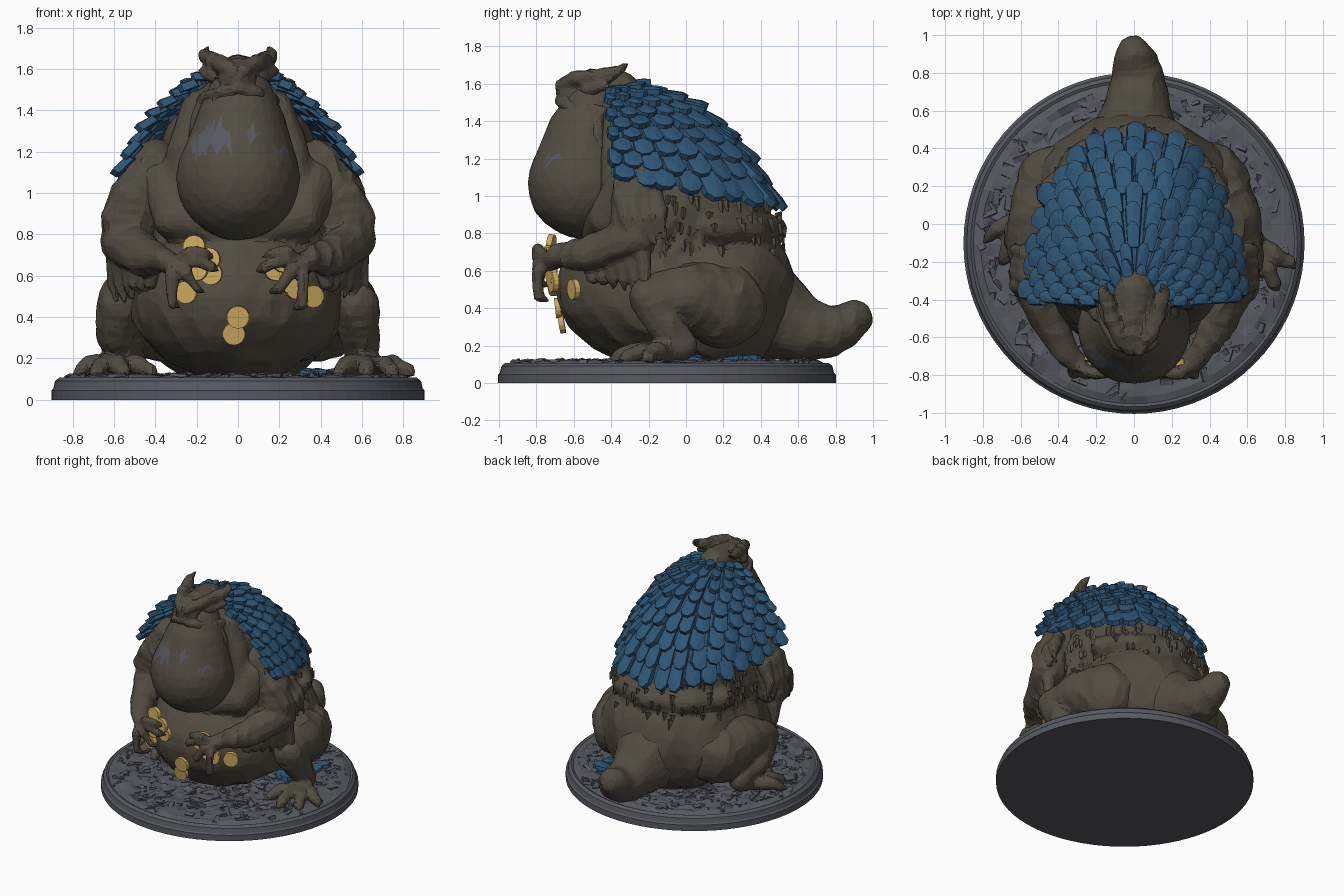
import bpy, bmesh, math, random
from mathutils import Vector, Matrix, noise
from mathutils.bvhtree import BVHTree

if "Cube" in bpy.data.objects:
    bpy.data.objects.remove(bpy.data.objects["Cube"])

random.seed(4)
V = Vector


def material(name, rgb):
    m = bpy.data.materials.new(name)
    m.diffuse_color = (*rgb, 1)
    m.use_nodes = True
    m.node_tree.nodes["Principled BSDF"].inputs["Base Color"].default_value = m.diffuse_color
    return m


HIDE = material("dark brown hide", (0.085, 0.073, 0.052))
BLUE = material("deep blue scales", (0.028, 0.095, 0.18))
STONE = material("slate grey stone", (0.095, 0.1, 0.12))
GOLD = material("gold", (0.62, 0.41, 0.11))


def finish(bm, name, *mats):
    me = bpy.data.meshes.new(name)
    bm.to_mesh(me)
    bm.free()
    for m in mats:
        me.materials.append(m)
    ob = bpy.data.objects.new(name, me)
    bpy.context.collection.objects.link(ob)
    return ob


def bake(ob):
    dg = bpy.context.evaluated_depsgraph_get()
    me = bpy.data.meshes.new_from_object(ob.evaluated_get(dg))
    ob.modifiers.clear()
    ob.data = me


def flip(chains, s):
    return [[(p[0] * s, *p[1:]) for p in c] for c in chains]


def lump(name, chains, voxel=0.02, keep=0.3, rough=0.012, freq=7, smooth=4):
    """Chains of (x, y, z, r) balls, or single (x, y, z, rx, ry, rz), fused into one faceted skin."""
    bm = bmesh.new()
    def ball(p, r):
        bmesh.ops.create_icosphere(bm, subdivisions=3 if max(r) > 0.15 else 2, radius=1,
                                   matrix=Matrix.Translation(p) @ Matrix.Diagonal((*r, 1)))
    for c in chains:
        if len(c[0]) == 6:
            ball(c[0][:3], c[0][3:])
        for a, b in zip(c, c[1:]):
            d = (V(a[:3]) - V(b[:3])).length
            n = max(2, int(d / (0.3 * min(a[3], b[3]) + 0.008)))
            for i in range(n + 1):
                q = [x + (y - x) * i / n for x, y in zip(a, b)]
                ball(q[:3], (q[3],) * 3)
    ob = finish(bm, name, HIDE)
    m = ob.modifiers.new("fuse", 'REMESH')
    m.mode, m.voxel_size = 'VOXEL', voxel
    m = ob.modifiers.new("soften", 'SMOOTH')
    m.iterations = smooth
    bake(ob)
    # wrinkles running down the hide
    nor = [v.normal.copy() for v in ob.data.vertices]
    for v, n in zip(ob.data.vertices, nor):
        q = V((v.co.x * freq, v.co.y * freq, v.co.z * freq * 0.5))
        v.co += n * rough * (1 - 3 * abs(noise.noise(q)))
    m = ob.modifiers.new("facets", 'DECIMATE')
    m.ratio = keep
    bake(ob)
    for p in ob.data.polygons:
        p.use_smooth = False
        p.material_index = 0
    if not ob.data.materials:
        ob.data.materials.append(HIDE)
    return ob


# Base: stepped disc with a rough top
bm = bmesh.new()
rings = [(0.903, 0), (0.903, 0.045), (0.893, 0.055), (0.885, 0.09), (0.865, 0.107), (0.85, 0.1)]
rings += [(0.85 * (1 - i / 22), 0.114) for i in range(1, 22)]
N, loops = 72, []
for k, (r, z) in enumerate(rings):
    loops.append([bm.verts.new((r * math.cos(2 * math.pi * i / N), r * math.sin(2 * math.pi * i / N) - 0.102,
                                z + (random.uniform(-0.01, 0.012) if k > 5 else 0))) for i in range(N)])
for a, b in zip(loops, loops[1:]):
    for i in range(N):
        bm.faces.new((a[i], a[(i + 1) % N], b[(i + 1) % N], b[i]))
bm.faces.new(loops[0][::-1])
bm.faces.new(loops[-1])
finish(bm, "round_base", STONE)

bm = bmesh.new()
for i in range(450):
    r, a = 0.82 * math.sqrt(random.random()), random.uniform(0, 6.28)
    m = Matrix.Translation((r * math.cos(a), r * math.sin(a) - 0.102, 0.11)) @ Matrix.Rotation(random.uniform(0, 6.28), 4, 'Z') \
        @ Matrix.Rotation(random.uniform(-0.5, 0.5), 4, 'X') @ Matrix.Rotation(random.uniform(-0.3, 0.3), 4, 'Y') \
        @ Matrix.Diagonal((random.uniform(0.03, 0.09), random.uniform(0.012, 0.04), 0.022, 1))
    bmesh.ops.create_cube(bm, size=1, matrix=m)
finish(bm, "ground_chips", STONE)

# Body: belly, hips, torso, shoulders, neck and skin folds
folds = []
for s in (1, -1):
    folds += flip([[(0.43 - 0.03 * i, -0.15 + 0.11 * i, 1.0, 0.05), (0.47 - 0.03 * i, -0.2 + 0.11 * i, 0.86, 0.045),
                    (0.48 - 0.02 * i, -0.27 + 0.11 * i, 0.7, 0.03)] for i in range(4)], s)
    folds += flip([[(0, 0.46, 0.82, 0.075), (0.28, 0.36, 0.82, 0.075), (0.44, 0.16, 0.83, 0.075)],
                   [(0.05, -0.48, 0.83, 0.09), (0.3, -0.42, 0.88, 0.11), (0.36, -0.3, 1.05, 0.13)],
                   [(0.2, -0.37, 1.42, 0.07), (0.25, -0.37, 1.2, 0.09), (0.28, -0.36, 1.0, 0.1)]], s)
body = lump("body", [[(0, -0.13, 0.5, 0.53, 0.56, 0.41)], [(0, 0.17, 0.48, 0.53, 0.42, 0.42)],
                     [(0, -0.03, 0.93, 0.47, 0.46, 0.44)], [(0, -0.2, 1.2, 0.37, 0.26, 0.29)],
                     [(0, -0.38, 1.43, 0.19, 0.16, 0.16)]] + folds, 0.022, 0.2, 0.011, 5)

# Tail
lump("tail", [[(0, 0.38, 0.4, 0.27), (0.02, 0.6, 0.3, 0.18), (0.025, 0.74, 0.275, 0.148),
               (0.01, 0.85, 0.31, 0.122), (0, 0.9, 0.345, 0.1)]], 0.022, 0.2, 0.007)

# Throat sac with wet grey patches
sac = lump("throat_sac", [[(0, -0.55, 1.07, 0.3), (0.01, -0.53, 1.3, 0.225), (0.01, -0.5, 1.45, 0.165)]], 0.02, 0.15, 0.003, 4)
sac.data.materials.append(STONE)
for p in sac.data.polygons:
    c = p.center
    if p.normal.y < -0.2 and any(math.hypot(c.x - x, c.z - z) < r for x, z, r in
                                 ((-0.1, 1.27, 0.07), (-0.19, 1.23, 0.05), (0.06, 1.29, 0.035), (0.21, 1.2, 0.03))):
        p.material_index = 1

# Head: skull, brows sweeping into horns, lips and chin tendrils
head = [[(0, -0.36, 1.55, 0.12), (0, -0.5, 1.56, 0.105), (0, -0.6, 1.555, 0.095)]]
for s in (1, -1):
    head += flip([[(0.03, -0.665, 1.59, 0.035), (0.08, -0.6, 1.625, 0.04), (0.12, -0.5, 1.64, 0.04), (0.145, -0.4, 1.65, 0.04),
                   (0.165, -0.36, 1.67, 0.026), (0.145, -0.31, 1.71, 0.007)],
                  [(0, -0.68, 1.505, 0.022), (0.09, -0.64, 1.485, 0.028), (0.15, -0.52, 1.46, 0.035), (0.17, -0.4, 1.44, 0.035)],
                  [(0.12, -0.52, 1.57, 0.04), (0.19, -0.42, 1.59, 0.018)],
                  [(0.15, -0.5, 1.46, 0.035), (0.19, -0.48, 1.36, 0.04), (0.22, -0.45, 1.2, 0.03)],
                  [(0.1, -0.62, 1.46, 0.025), (0.13, -0.65, 1.38, 0.012)], [(0.04, -0.65, 1.47, 0.025), (0.05, -0.68, 1.38, 0.012)]], s)
lump("head", head, 0.013, 0.25, 0.006, 12, 3)

# Arms with claw-like fingers and a ragged fringe
arm = [[(0.39, -0.25, 1.12, 0.14), (0.49, -0.27, 0.97, 0.135), (0.545, -0.28, 0.77, 0.12),
        (0.45, -0.52, 0.69, 0.095), (0.36, -0.68, 0.68, 0.062), (0.3, -0.73, 0.66, 0.055)]]
for x, z in ((0.14, 0.71), (0.11, 0.64), (0.18, 0.54), (0.29, 0.46)):
    arm.append([(0.31, -0.73, 0.66, 0.035), ((0.31 + x) / 2 + 0.02, -0.79, (0.66 + z) / 2 + 0.03, 0.03),
                (x + 0.02, -0.79, z, 0.024), (x - 0.02, -0.74, z - 0.02, 0.009)])
for i in range(6):
    arm.append([(0.59 - 0.035 * i, -0.24 - 0.055 * i, 0.68, 0.05), (0.6 - 0.035 * i, -0.22 - 0.055 * i, 0.56, 0.03),
                (0.58 - 0.035 * i, -0.22 - 0.055 * i, 0.45 + 0.02 * i, 0.01)])
for i in range(4):
    arm.append([(0.56, -0.34 + 0.06 * i, 1.0, 0.05), (0.62, -0.32 + 0.06 * i, 0.88, 0.04), (0.63, -0.28 + 0.06 * i, 0.74, 0.015)])
for s, side in ((1, "right"), (-1, "left")):
    lump(side + "_arm", flip(arm, s), 0.013, 0.2, 0.009, 9, 2)

# Legs: the left foot is planted further back
for s, side, dy, dx in ((1, "right", 0, 0), (-1, "left", 0.14, -0.06)):
    leg = [[(0.39, 0.2, 0.42, 0.23), (0.5, 0.02, 0.47, 0.17), (0.57, -0.19 + dy / 2, 0.46, 0.115),
            (0.59, -0.12 + dy / 2, 0.33, 0.1), (0.6 + dx, -0.02 + dy, 0.2, 0.075), (0.63 + dx, -0.12 + dy, 0.16, 0.065)]]
    for x, y in ((0.49, -0.32), (0.62, -0.36), (0.74, -0.31), (0.82, -0.2)):
        x, y = x + dx, y + dy
        leg.append([(0.63 + dx, -0.1 + dy, 0.17, 0.05), (x * 0.7 + 0.19, y * 0.7 - 0.03 + dy * 0.3, 0.17, 0.045),
                    (x, y, 0.14, 0.035), (x + (x - 0.63 - dx) * 0.2, y - 0.04, 0.115, 0.01)])
    lump(side + "_leg", flip(leg, s), 0.015, 0.18, 0.009, 8, 2)

# Rough nubs on the flanks
tree = BVHTree.FromPolygons([v.co for v in body.data.vertices], [p.vertices for p in body.data.polygons])
bm = bmesh.new()
for i in range(110):
    a = random.uniform(-0.5, 3.64)
    hit, n, _, _ = tree.ray_cast(V((0, 0, random.uniform(0.68, 0.98))), V((math.cos(a), math.sin(a), 0)))
    if hit:
        m = Matrix.Translation(hit) @ (n * 0.35 - V((0, 0, 1))).to_track_quat('Z', 'Y').to_matrix().to_4x4()
        bmesh.ops.create_cone(bm, cap_ends=True, segments=4, radius1=0.022, radius2=0.004, depth=random.uniform(0.04, 0.08), matrix=m)
finish(bm, "hide_nubs", HIDE)

# Scale mantle: a fan of curves from the nape to its lower rim
RIM = [V((0, 0.47, 0.98)), V((0.25, 0.41, 0.99)), V((0.43, 0.17, 1.03)), V((0.53, -0.12, 1.06)), V((0.555, -0.4, 1.12))]


def mantle(r, u):
    k = min(abs(u), 1) * 4
    i = min(int(k), 3)
    e, t = RIM[i].lerp(RIM[i + 1], k - i), min(abs(u), 1)
    a = V((0.14 * t, -0.36 - 0.05 * t, 1.6 - 0.03 * t))
    c = a.lerp(e, 0.64)
    c.z = a.z - 0.02 - 0.1 * t
    p = a * (1 - r) ** 2 + c * 2 * r * (1 - r) + e * r * r
    return V((math.copysign(p.x, u), p.y, p.z))


def scale_plate(bm, p, out, nrm, w, l, h):
    side = out.cross(nrm).normalized()
    shape = [(-0.46, 0), (0.46, 0), (0.54, 0.72), (0.25, 0.97), (-0.2, 1), (-0.54, 0.78)]
    lo = [bm.verts.new(p + side * x * w + out * y * l + nrm * (h * y - 0.025)) for x, y in shape]
    hi = [bm.verts.new(p + side * x * w * 0.9 + out * y * l * 0.96 + nrm * (h * y + 0.012)) for x, y in shape]
    mid = bm.verts.new(p + out * l * 0.7 + nrm * (h * 0.7 + 0.022))
    bm.faces.new(lo)
    for i in range(6):
        j = (i + 1) % 6
        bm.faces.new((lo[i], hi[i], hi[j], lo[j]))
        bm.faces.new((hi[i], mid, hi[j]))


bm = bmesh.new()
g = [[bm.verts.new(mantle(i / 12, j / 12 + 0.001)) for j in range(-12, 13)] for i in range(13)]
for i in range(12):
    for j in range(24):
        bm.faces.new((g[i][j], g[i][j + 1], g[i + 1][j + 1], g[i + 1][j]))
ROWS = 9
for row in range(ROWS):
    r = (row + 0.1) / ROWS
    n = 8 + int(13 * r)
    for j in range(n + row % 2):
        u = -1 + 2 * (j + (0 if row % 2 else 0.5)) / n + 0.0005
        u = max(-0.99, min(0.99, u)) + random.uniform(-0.01, 0.01)
        p, d = mantle(r, u), mantle(r + 0.1, u) - mantle(r, u)
        across = mantle(r, u + 0.03) - mantle(r, u - 0.03)
        nrm = across.cross(d).normalized()
        if nrm.dot(p - V((0, -0.1, 0.85))) < 0:
            nrm.negate()
        w = max(0.06, (mantle(r, max(-1, u - 1 / n)) - mantle(r, min(1, u + 1 / n))).length)
        scale_plate(bm, p, d.normalized(), nrm, min(w, 0.125), max(0.085, d.length * 1.55) * random.uniform(0.9, 1.1), random.uniform(0.015, 0.045))
# shed scales lying on the ground
for x, y in ((0.42, 0.1), (0.47, 0.2), (0.42, 0.33), (0.4, 0.0), (-0.48, 0.04)):
    a = random.uniform(0, 6)
    scale_plate(bm, V((x, y, 0.122)), V((math.cos(a), math.sin(a), 0)), V((0, 0, 1)), 0.1, 0.12, 0.015)
bmesh.ops.recalc_face_normals(bm, faces=bm.faces)
finish(bm, "scale_mantle", BLUE)

# Gold coins in the hands and stuck to the belly
bm = bmesh.new()
for x, y, z in ((0, -0.685, 0.4), (-0.02, -0.665, 0.32), (-0.21, -0.72, 0.74), (-0.14, -0.74, 0.68), (-0.2, -0.74, 0.63),
                (-0.13, -0.71, 0.61), (-0.25, -0.71, 0.52), (0.22, -0.74, 0.67), (0.18, -0.72, 0.63), (0.25, -0.72, 0.57),
                (0.28, -0.71, 0.54), (0.36, -0.6, 0.5)):
    m = Matrix.Translation((x, y, z)) @ Matrix.Rotation(x * 1.2, 4, 'Z') @ Matrix.Rotation(math.pi / 2 + (0.6 - z) * 0.6, 4, 'X')
    bmesh.ops.create_cone(bm, cap_ends=True, segments=14, radius1=0.055, radius2=0.055, depth=0.03, matrix=m)
finish(bm, "coins", GOLD)
